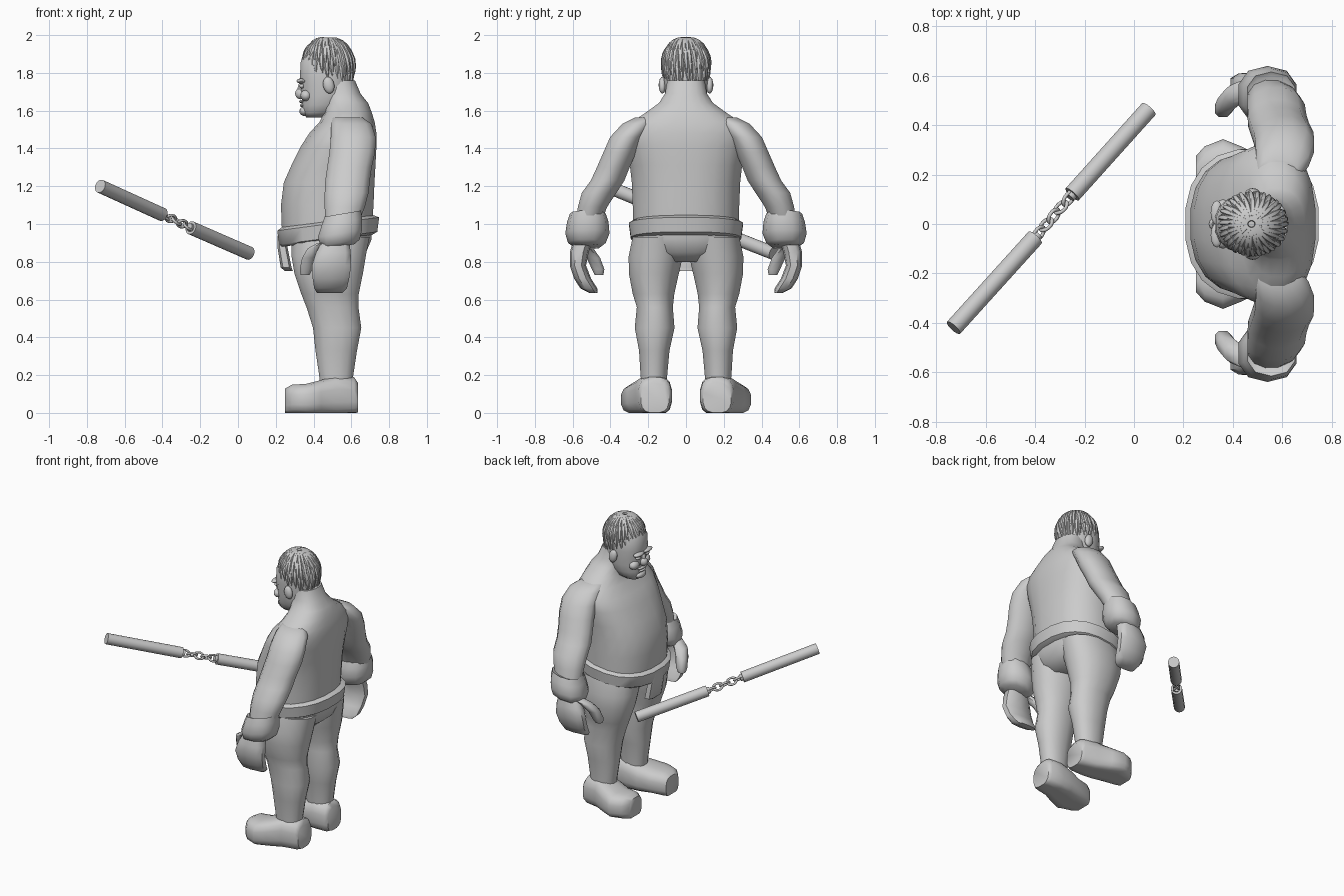
import bpy
import math
import random
from mathutils import Vector

random.seed(4)
if "Cube" in bpy.data.objects:
    bpy.data.objects.remove(bpy.data.objects["Cube"], do_unlink=True)

GREY = (0.6, 0.6, 0.6, 1)
clay = bpy.data.materials.new("plain_grey")
clay.use_nodes = True
clay.diffuse_color = GREY
clay.node_tree.nodes["Principled BSDF"].inputs["Base Color"].default_value = GREY


def finish(ob, name, mirror=False, angle=50):
    ob.name = name
    ob.data.materials.clear()
    ob.data.materials.append(clay)
    bpy.ops.object.select_all(action="DESELECT")
    ob.select_set(True)
    bpy.context.view_layer.objects.active = ob
    bpy.ops.object.shade_smooth_by_angle(angle=math.radians(angle))
    if mirror:
        m = ob.modifiers.new("Mirror", "MIRROR")
        m.use_axis = (False, True, False)
    return ob


def spow(v, p):
    return math.copysign(abs(v) ** p, v)


def loft(name, rings, n=16, axis="z", p=1.0, shear=0.0, mirror=False):
    """Skin rings given as (cx, cy, cz, half width, half depth)."""
    verts, faces = [], []
    for cx, cy, cz, a, b in rings:
        for i in range(n):
            t = math.tau * (i + 0.5) / n
            u, v = a * spow(math.cos(t), p), b * spow(math.sin(t), p)
            if axis == "z":
                verts.append((cx + u, cy + v, cz + shear * u))
            else:
                verts.append((cx, cy + u, max(0, cz + v)))
    for k in range(len(rings) - 1):
        for i in range(n):
            j = (i + 1) % n
            faces.append((k * n + i, k * n + j, k * n + n + j, k * n + n + i))
    faces.append(range(n))
    faces.append(range(len(verts) - n, len(verts)))
    me = bpy.data.meshes.new(name)
    me.from_pydata(verts, [], faces)
    ob = bpy.data.objects.new(name, me)
    bpy.context.collection.objects.link(ob)
    bpy.context.view_layer.objects.active = ob
    bpy.ops.object.select_all(action="DESELECT")
    ob.select_set(True)
    bpy.ops.object.mode_set(mode="EDIT")
    bpy.ops.mesh.select_all(action="SELECT")
    bpy.ops.mesh.normals_make_consistent(inside=False)
    bpy.ops.object.mode_set(mode="OBJECT")
    return finish(ob, name, mirror)


def body(x0, x1, z, half):
    """Centred ring from its front and back x."""
    return ((x0 + x1) / 2, 0, z, (x1 - x0) / 2, half)


def blob(name, loc, size, mirror=False, tilt=0):
    bpy.ops.mesh.primitive_uv_sphere_add(segments=12, ring_count=8)
    ob = bpy.context.object
    ob.scale = size
    ob.rotation_euler = (0, tilt, 0)
    ob.location = loc
    bpy.ops.object.transform_apply(location=True, rotation=True, scale=True)
    return finish(ob, name, mirror, 60)


# Torso with shoulders and neck
loft("torso", [body(.23, .71, .96, .28), body(.225, .72, 1.1, .285),
               body(.24, .725, 1.22, .29), body(.28, .73, 1.31, .30),
               body(.33, .735, 1.41, .32), body(.375, .735, 1.48, .325),
               body(.43, .725, 1.54, .29), body(.455, .71, 1.59, .215),
               body(.46, .69, 1.64, .145), body(.45, .65, 1.69, .112),
               body(.45, .62, 1.76, .10)], n=20, p=.85)

# Belt with its hanging tail
loft("belt", [body(.23, .71, .91, .27), body(.215, .74, .925, .295),
              body(.205, .75, 1.0, .305), body(.23, .72, 1.015, .28)],
     n=20, p=.85, shear=.13)
loft("belt_tail", [(.27, 0, .75, .022, .03), (.255, 0, .77, .03, .075),
                   (.235, 0, .88, .028, .07), (.235, 0, .96, .025, .06)], n=8, p=.6)

# Trousers
loft("hips", [body(.42, .62, .80, .12), body(.31, .68, .85, .24),
              body(.27, .71, .92, .285), body(.26, .71, 1.0, .28)], n=20, p=.85)
loft("legs", [(.52, .17, .12, .085, .065), (.52, .17, .2, .092, .072),
              (.52, .168, .33, .112, .082), (.525, .166, .45, .13, .107),
              (.50, .165, .56, .14, .097), (.487, .172, .63, .155, .112),
              (.48, .17, .74, .185, .135), (.48, .16, .83, .20, .146),
              (.49, .15, .93, .21, .135)], p=.92, mirror=True)
loft("feet", [(.635, .165, .08, .075, .08), (.615, .165, .09, .088, .10),
              (.52, .172, .09, .098, .11), (.44, .195, .08, .118, .095),
              (.36, .222, .07, .123, .085), (.285, .215, .07, .10, .08),
              (.25, .205, .06, .07, .07)], axis="x", p=.7, mirror=True)

# Arms, rolled cuffs and mitten hands
loft("arms", [(.58, .21, 1.565, .08, .06), (.60, .255, 1.53, .11, .085),
              (.61, .315, 1.46, .123, .09), (.605, .35, 1.38, .125, .09),
              (.59, .385, 1.30, .122, .09), (.58, .415, 1.23, .122, .092),
              (.575, .46, 1.165, .12, .095), (.565, .495, 1.09, .11, .08),
              (.55, .52, 1.0, .09, .07)], n=12, mirror=True)
loft("cuffs", [(.54, .52, .88, .08, .07), (.54, .525, .90, .108, .10),
               (.54, .522, .95, .122, .117), (.55, .52, 1.01, .112, .11),
               (.555, .52, 1.055, .10, .095), (.555, .52, 1.04, .085, .075)],
     n=10, p=.85, shear=.17, mirror=True)
loft("hands", [(.52, .545, .92, .07, .05), (.505, .565, .85, .095, .05),
               (.495, .572, .78, .108, .043), (.492, .547, .71, .10, .045),
               (.49, .515, .66, .09, .045), (.485, .49, .635, .07, .022)],
     n=10, p=.75, mirror=True)
loft("thumbs", [(.355, .46, .73, .025, .024), (.36, .465, .76, .035, .035),
                (.375, .49, .82, .038, .038), (.41, .525, .87, .045, .038),
                (.46, .55, .90, .04, .035)], n=8, p=.75, mirror=True)

# Head and face
loft("head", [body(.36, .47, 1.565, .05), body(.34, .53, 1.59, .082),
              body(.338, .57, 1.63, .10), body(.335, .59, 1.68, .112),
              body(.33, .60, 1.73, .115), body(.325, .605, 1.78, .12),
              body(.33, .605, 1.86, .118), body(.37, .58, 1.93, .09),
              body(.43, .53, 1.96, .04)], p=.88)
blob("nose", (.332, 0, 1.69), (.03, .028, .03), tilt=.4)
blob("nose_bridge", (.337, 0, 1.725), (.02, .016, .04), tilt=.25)
blob("brows", (.335, .045, 1.757), (.025, .05, .014), True)
blob("eyes", (.338, .048, 1.73), (.014, .022, .012), True)
blob("cheeks", (.36, .06, 1.68), (.03, .04, .03), True)
blob("upper_lip", (.338, 0, 1.648), (.014, .05, .009))
blob("lower_lip", (.34, 0, 1.628), (.013, .04, .009))
blob("chin", (.355, 0, 1.597), (.03, .05, .026))
blob("ears", (.48, .125, 1.735), (.03, .02, .045), True, -.2)

# Hair: a cap of overlapping tapered locks around the crown
crown = Vector((.475, 0, 1.825))
hair = bpy.data.curves.new("hair", "CURVE")
hair.dimensions = "3D"
hair.bevel_depth = .013
hair.bevel_resolution = 1
hair.use_fill_caps = True
LOCKS = 30
for start, reach, lift in ((.1, .55, .99), (.5, .8, .97), (.85, 1, .93)):
    for i in range(LOCKS):
        az = math.tau * (i + random.uniform(-.2, .2) + start) / LOCKS
        rear = (1 + math.cos(az)) / 2
        end = reach * math.radians(88 + 42 * rear ** .8) * random.uniform(.93, 1.03)
        sp = hair.splines.new("POLY")
        sp.points.add(5)
        for k, pt in enumerate(sp.points):
            f = k / 5
            th = start + (end - start) * f
            r = math.sin(min(th, math.pi / 2)) * lift + .04 * f * (reach < 1)
            pos = crown + Vector((.142 * r * math.cos(az + .1 * f),
                                  .13 * r * math.sin(az + .1 * f),
                                  .16 * lift * math.cos(th)))
            pt.co = (*pos, 1)
            pt.radius = (.5, 1, 1.15, 1.05, .7, .08)[k]
hair_ob = bpy.data.objects.new("hair", hair)
bpy.context.collection.objects.link(hair_ob)
bpy.ops.object.select_all(action="DESELECT")
hair_ob.select_set(True)
bpy.context.view_layer.objects.active = hair_ob
bpy.ops.object.convert(target="MESH")
finish(bpy.context.object, "hair")


# Two floating sticks joined by a chain
def stick(name, a, b, radius):
    a, b = Vector(a), Vector(b)
    bpy.ops.mesh.primitive_cylinder_add(vertices=16, radius=radius, depth=(b - a).length,
                                        location=(a + b) / 2)
    bpy.context.object.rotation_euler = (b - a).to_track_quat("Z", "Y").to_euler()
    return finish(bpy.context.object, name)


near, far = Vector((-.40, -.055, 1.05)), Vector((-.25, .12, .98))
stick("front_stick", (-.73, -.42, 1.20), near, .036)
stick("rear_stick", far, (.06, .465, .845), .036)
run = far - near
stick("front_stick_cap", near, near + run * .07, .022)
stick("rear_stick_cap", far - run * .07, far, .022)
LINKS = 5
for i in range(LINKS):
    bpy.ops.mesh.primitive_torus_add(major_segments=14, minor_segments=8,
                                     major_radius=.024, minor_radius=.0075)
    link = bpy.context.object
    link.scale = (1.25, .95, 1)
    link.location = near + run * (i + .5) / LINKS
    turn = run.to_track_quat("X", "Z").to_matrix().to_4x4()
    link.rotation_euler = turn.to_euler()
    link.rotation_euler.rotate_axis("X", math.radians(45 + 90 * (i % 2)))
    finish(link, f"chain_link_{i + 1}")
